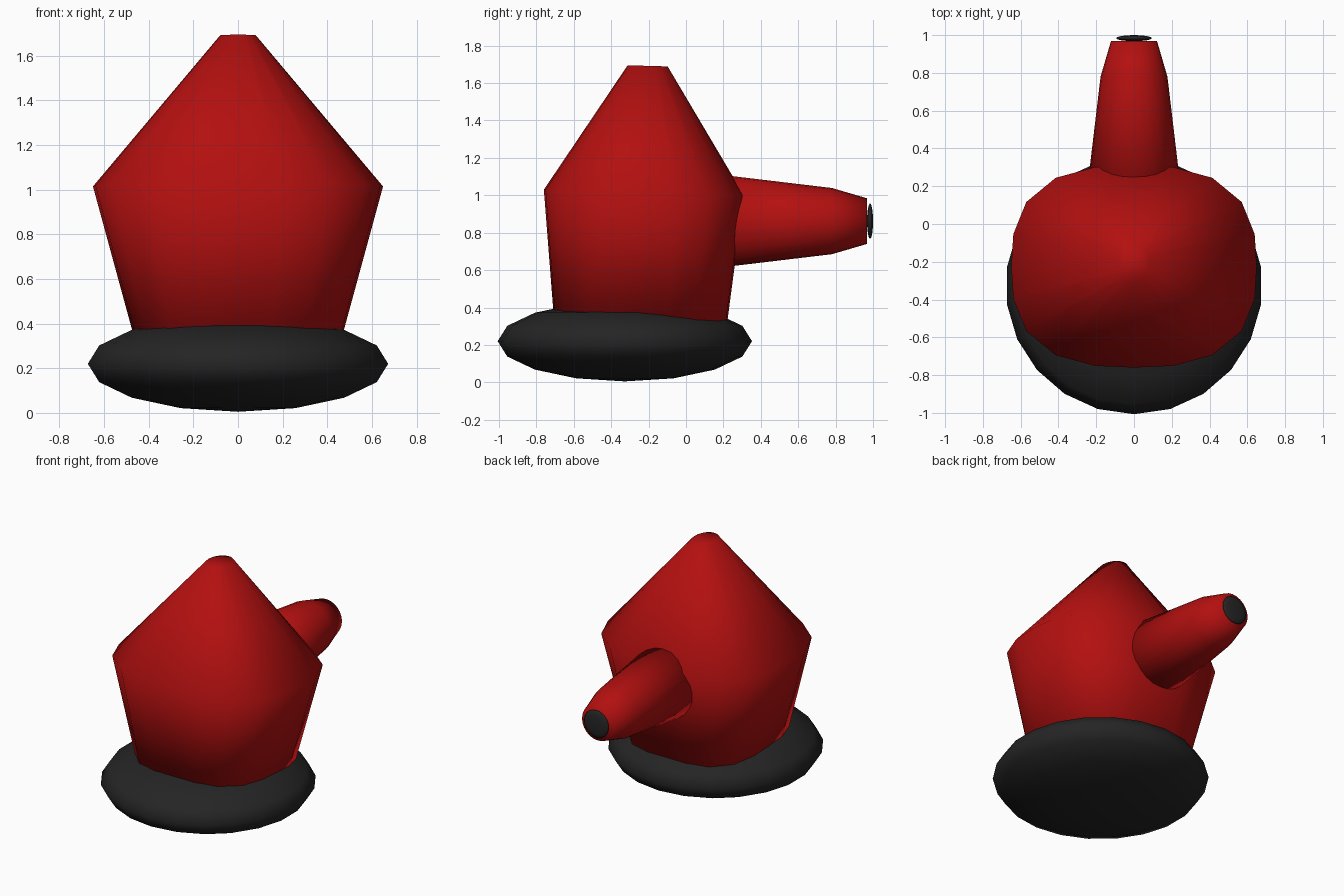
import bpy, bmesh, math
from mathutils import Matrix

if "Cube" in bpy.data.objects:
    bpy.data.objects.remove(bpy.data.objects["Cube"])


def material(name, rgb):
    m = bpy.data.materials.new(name)
    m.diffuse_color = (*rgb, 1)
    m.use_nodes = True
    m.node_tree.nodes["Principled BSDF"].inputs["Base Color"].default_value = m.diffuse_color
    return m


RED = material("red paint", (0.45, 0.005, 0.005))
BLACK = material("black rubber", (0.018, 0.018, 0.018))


def finish(name, bm, mat):
    bmesh.ops.recalc_face_normals(bm, faces=bm.faces)
    for f in bm.faces:
        f.smooth = True
    me = bpy.data.meshes.new(name)
    bm.to_mesh(me)
    bm.free()
    me.materials.append(mat)
    ob = bpy.data.objects.new(name, me)
    bpy.context.collection.objects.link(ob)
    return ob


def loft(name, rings, mat):
    """Skin a list of equal point rings and cap both ends."""
    bm = bmesh.new()
    loops = [[bm.verts.new(p) for p in r] for r in rings]
    n = len(loops[0])
    for a, b in zip(loops, loops[1:]):
        for i in range(n):
            j = (i + 1) % n
            bm.faces.new((a[i], a[j], b[j], b[i]))
    bm.faces.new(loops[0])
    bm.faces.new(loops[-1])
    return finish(name, bm, mat)


def ellipsoid(name, center, size, seg, rings, mat):
    bm = bmesh.new()
    bmesh.ops.create_uvsphere(bm, u_segments=seg, v_segments=rings, radius=1)
    bm.transform(Matrix.Translation(center) @ Matrix.Diagonal((*size, 1)))
    return finish(name, bm, mat)


def body_ring(cy, z, rx, ry, power, n=20):
    """Slightly tilted superellipse cross-section."""
    pts = []
    for i in range(n):
        t = 2 * math.pi * i / n
        c, s = math.cos(t), math.sin(t)
        r = (abs(c) ** power + abs(s) ** power) ** (-1 / power)
        pts.append((rx * r * c, cy + ry * r * s, z - 0.028 * ry * r * s))
    return pts


def nozzle_ring(y, r, n=24):
    return [(r * math.cos(2 * math.pi * i / n), y, 0.862 + r * math.sin(2 * math.pi * i / n))
            for i in range(n)]


# flattened round base
ellipsoid("base", (0, -0.327, 0.22), (0.68, 0.68, 0.215), 22, 8, BLACK)

# faceted body: foot, shoulder, narrow top
loft("body", [body_ring(-0.244, 0.30, 0.455, 0.46, 2.7),
              body_ring(-0.225, 1.015, 0.65, 0.535, 2.7),
              body_ring(-0.205, 1.692, 0.08, 0.107, 2.0)], RED)

# tapered nozzle at the back
loft("nozzle", [nozzle_ring(0.1, 0.258), nozzle_ring(0.78, 0.177),
                nozzle_ring(0.968, 0.122)], RED)

# dark disc on the nozzle end
ellipsoid("nozzle_tip", (0, 0, 0), (0.095, 0.095, 0.016), 24, 8, BLACK)
tip = bpy.data.objects["nozzle_tip"]
tip.data.transform(Matrix.Translation((0, 0.984, 0.862)) @ Matrix.Rotation(math.pi / 2, 4, 'X'))
